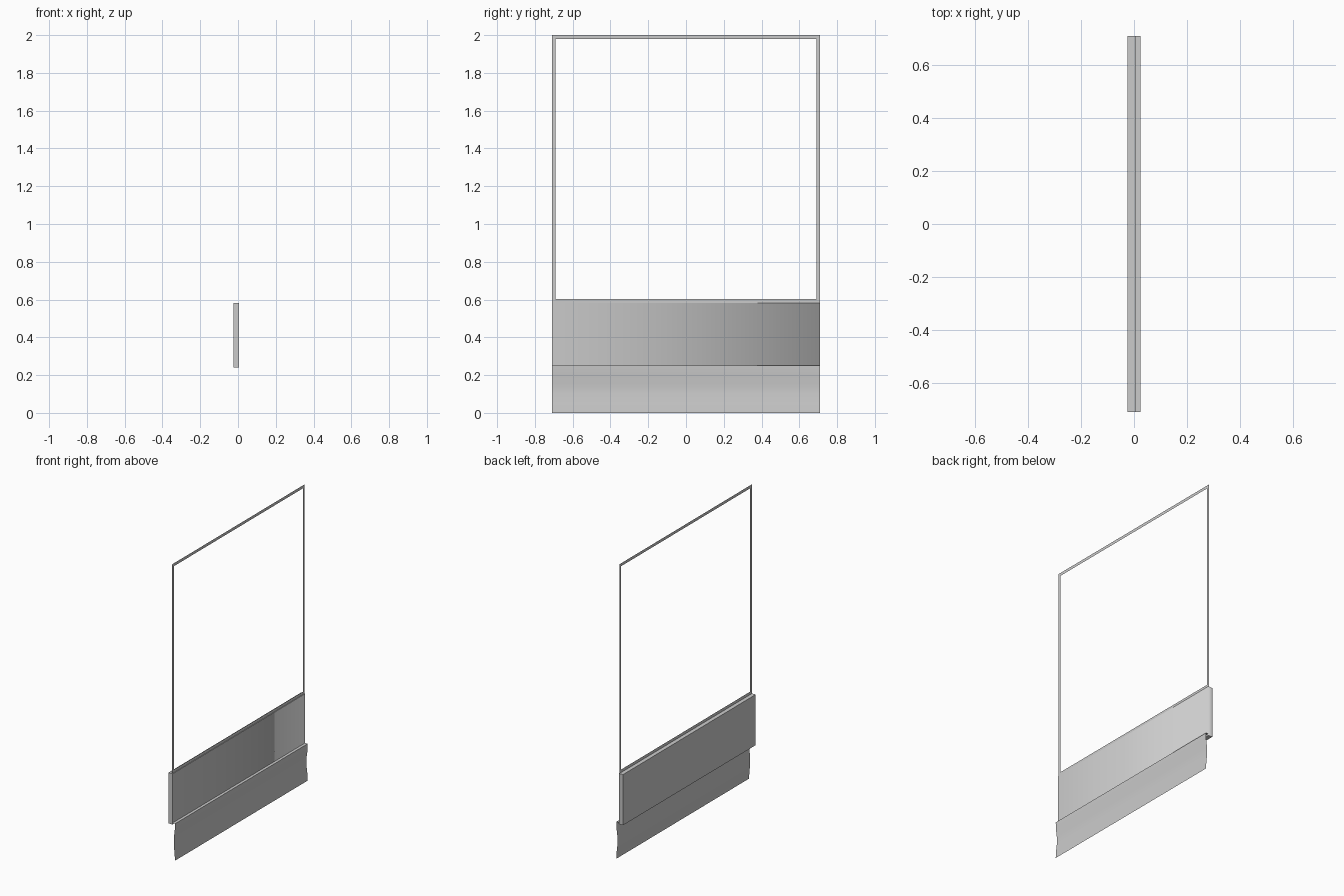
import bpy, bmesh

if "Cube" in bpy.data.objects:
    bpy.data.objects.remove(bpy.data.objects["Cube"])

W = 0.71          # half width along y
FRAME_X = 0.002   # plane of the thin frame


def make_object(name, bm, smooth=False):
    mesh = bpy.data.meshes.new(name)
    for f in bm.faces:
        f.smooth = smooth
    bm.to_mesh(mesh)
    bm.free()
    obj = bpy.data.objects.new(name, mesh)
    bpy.context.collection.objects.link(obj)
    return obj


# Thin upright frame: flat ring around the opening
def ring(bm, half_w, z0, z1):
    pts = [(-half_w, z0), (half_w, z0), (half_w, z1), (-half_w, z1)]
    return [bm.verts.new((FRAME_X, y, z)) for y, z in pts]


bm = bmesh.new()
outer = ring(bm, W, 0.583, 2.0)
inner = ring(bm, W - 0.02, 0.603, 1.98)
for i in range(4):
    j = (i + 1) % 4
    bm.faces.new((outer[i], outer[j], inner[j], inner[i]))
make_object("window_frame", bm)

# Slim box panel, softly shaded around one front end corner
x0, x1, z0, z1 = -0.025, 0.006, 0.24, 0.583
bm = bmesh.new()
bmesh.ops.create_cube(bm, size=1)
for v in bm.verts:
    v.co = (x1 if v.co.x > 0 else x0,
            W if v.co.y > 0 else -W,
            z1 if v.co.z > 0 else z0)
for e in bm.edges:
    e.smooth = all(v.co.x > 0 and v.co.y > 0 for v in e.verts)
make_object("box_panel", bm, smooth=True)

# Lower skirt: thin sheet with a top lip and a slight wave in profile
profile = [(0.006, 0.25), (0.025, 0.25), (0.023, 0.20), (0.016, 0.15),
           (0.016, 0.10), (0.022, 0.05), (0.025, 0.0)]
bm = bmesh.new()
rows = [[bm.verts.new((x, y, z)) for y in (-W, W)] for x, z in profile]
for a, b in zip(rows, rows[1:]):
    bm.faces.new((a[0], b[0], b[1], a[1]))
for e in bm.edges:
    e.smooth = not all(abs(v.co.z - 0.25) < 1e-4 for v in e.verts)
make_object("lower_skirt", bm, smooth=True)
